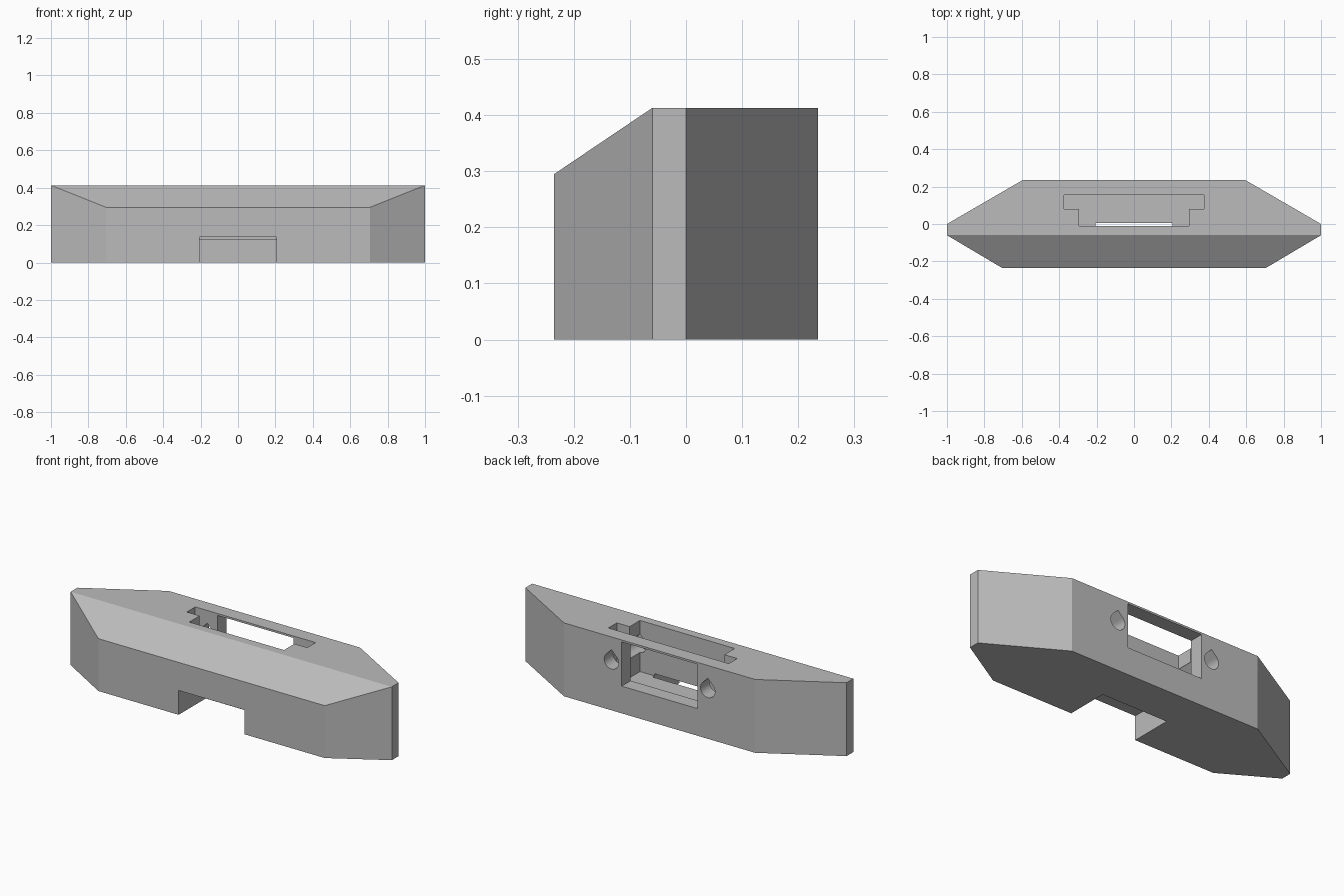
import bpy, bmesh, math
from mathutils import Vector

if "Cube" in bpy.data.objects:
    bpy.data.objects.remove(bpy.data.objects["Cube"], do_unlink=True)

HEIGHT = 0.413

grey = bpy.data.materials.new("plain_grey")
grey.use_nodes = True
colour = (0.5, 0.5, 0.5, 1)
grey.diffuse_color = colour
grey.node_tree.nodes["Principled BSDF"].inputs["Base Color"].default_value = colour


def prism(name, outline, offset, chamfer=None):
    """Extrude a planar outline by an offset vector, optionally sliced by a plane."""
    bm = bmesh.new()
    face = bm.faces.new([bm.verts.new(p) for p in outline])
    ext = bmesh.ops.extrude_face_region(bm, geom=[face])
    moved = [v for v in ext["geom"] if isinstance(v, bmesh.types.BMVert)]
    bmesh.ops.translate(bm, verts=moved, vec=Vector(offset))
    if chamfer:
        point, normal = chamfer
        cut = bmesh.ops.bisect_plane(bm, geom=bm.verts[:] + bm.edges[:] + bm.faces[:],
                                     plane_co=point, plane_no=normal, clear_outer=True)
        rim = [e for e in cut["geom_cut"] if isinstance(e, bmesh.types.BMEdge)]
        bmesh.ops.edgeloop_fill(bm, edges=rim)
        bmesh.ops.remove_doubles(bm, verts=bm.verts[:], dist=0.0005)
    bmesh.ops.recalc_face_normals(bm, faces=bm.faces[:])
    mesh = bpy.data.meshes.new(name)
    bm.to_mesh(mesh)
    bm.free()
    mesh.materials.append(grey)
    obj = bpy.data.objects.new(name, mesh)
    bpy.context.collection.objects.link(obj)
    return obj


def mirrored(half, z):
    """Complete a right-hand half outline across x = 0."""
    return [(x, y, z) for x, y in half] + [(-x, y, z) for x, y in reversed(half)]


def box(name, half_x, y0, y1, z0, z1):
    return prism(name, mirrored([(half_x, y0), (half_x, y1)], z0), (0, 0, z1 - z0))


# Eight-sided body with a sloping front top edge
body_half = [(0.705, -0.235), (1, -0.06), (1, 0), (0.595, 0.235)]
slope = ((0, -0.06, HEIGHT), (0, -0.118, 0.175))
body = prism("body", mirrored(body_half, 0), (0, 0, HEIGHT), slope)

# Stepped pocket open at the top
pocket_half = [(0.295, -0.012), (0.295, 0.08), (0.375, 0.08), (0.375, 0.155)]
cutters = [prism("pocket_cutter", mirrored(pocket_half, 0.125), (0, 0, 0.4))]

# Front notch and rear window
cutters.append(box("notch_cutter", 0.205, -0.4, 0.005, -0.1, 0.137))
cutters.append(box("window_cutter", 0.236, 0.12, 0.4, 0.153, 0.402))

# Teardrop screw holes either side of the window
radius, hole_z, steps = 0.045, 0.277, 24
for side in (-1, 1):
    ring = []
    for i in range(steps + 1):
        a = math.radians(135 + 270 * i / steps)
        ring.append((side * 0.3 + radius * math.cos(a), 0.4, hole_z + radius * math.sin(a)))
    ring.append((side * 0.3, 0.4, hole_z + radius * math.sqrt(2)))
    cutters.append(prism("screw_hole_cutter", ring, (0, -0.46, 0)))

# Carve the body, then discard the cutters
bpy.context.view_layer.objects.active = body
for cutter in cutters:
    mod = body.modifiers.new("carve", "BOOLEAN")
    mod.operation = "DIFFERENCE"
    mod.solver = "EXACT"
    mod.object = cutter
    cutter.hide_render = True
    bpy.ops.object.modifier_apply(modifier=mod.name)
    bpy.data.objects.remove(cutter, do_unlink=True)
